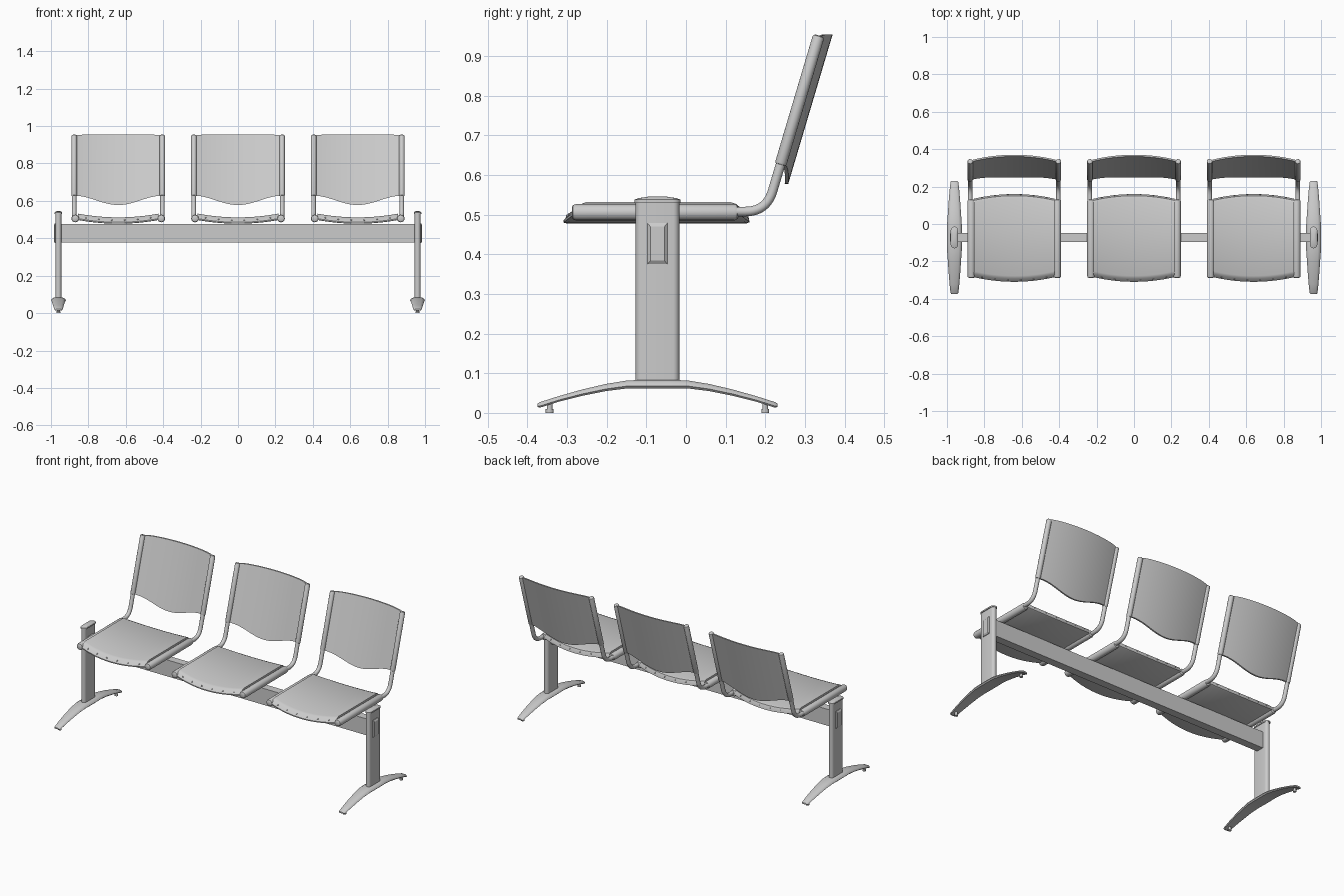
import bpy, bmesh
from math import pi, sin, cos, radians
from mathutils import Vector, Matrix

if "Cube" in bpy.data.objects:
    bpy.data.objects.remove(bpy.data.objects["Cube"])


def finish(bm, name):
    bmesh.ops.recalc_face_normals(bm, faces=bm.faces)
    me = bpy.data.meshes.new(name)
    bm.to_mesh(me)
    bm.free()
    me.shade_smooth()
    me.set_sharp_from_angle(angle=radians(32))
    ob = bpy.data.objects.new(name, me)
    bpy.context.collection.objects.link(ob)
    return ob


def loft(name, rings):
    """Skin a list of closed rings and cap both ends."""
    bm = bmesh.new()
    vs = [[bm.verts.new(p) for p in r] for r in rings]
    n = len(vs[0])
    for a, b in zip(vs, vs[1:]):
        for i in range(n):
            j = (i + 1) % n
            bm.faces.new((a[i], a[j], b[j], b[i]))
    bm.faces.new(vs[0][::-1])
    bm.faces.new(vs[-1])
    return finish(bm, name)


def tube(name, x, path, radii, n=16):
    """Round tube along a (y, z) path at constant x."""
    rings = []
    for k, (y, z) in enumerate(path):
        p, q = Vector(path[max(k - 1, 0)]), Vector(path[min(k + 1, len(path) - 1)])
        t = (q - p).normalized()
        r = radii[k]
        rings.append([(x + r * cos(a), y - t.y * r * sin(a), z + t.x * r * sin(a))
                      for a in (2 * pi * i / n for i in range(n))])
    return loft(name, rings)


def sleeve(name, x, a, b, r):
    """Straight tube with rounded ends."""
    a, b = Vector(a), Vector(b)
    d = (b - a).normalized() * r * 0.5
    path = [a, a + d * 0.3, a + d, b - d, b - d * 0.3, b]
    return tube(name, x, [tuple(p) for p in path],
                [r * 0.6, r * 0.88, r, r, r * 0.88, r * 0.6])


def stadium(cx, cy, z, hx, hy, n=10):
    """Slot-shaped ring, long in y."""
    pts = []
    for s, a0 in ((1, 0), (-1, pi)):
        for i in range(n + 1):
            a = a0 + pi * i / n
            pts.append((cx + hx * cos(a), cy + s * (hy - hx) + hx * sin(a), z))
    return pts


def rect(x, cy, cz, hy, hz):
    return [(x, cy - hy, cz - hz), (x, cy + hy, cz - hz),
            (x, cy + hy, cz + hz), (x, cy - hy, cz + hz)]


def back_y(z):
    return 0.238 + 0.297 * (z - 0.625)


US = [-1 + i / 12 for i in range(25)]
YC, BZ = -0.072, 0.427      # beam centre


def seat_unit(cx, tag):
    # dished seat pan with bowed front and rear lips
    prof = [(-0.252, 0.532), (-0.266, 0.526), (-0.284, 0.506), (-0.284, 0.500), (-0.276, 0.498),
            (0.128, 0.498), (0.135, 0.501), (0.134, 0.510), (0.126, 0.527), (0.112, 0.532)]
    rings = []
    for u in US:
        k = 1 - u * u
        rings.append([(cx + 0.216 * u, y + (0.025 if y > 0 else -0.025) * k, z - 0.020 * k)
                      for y, z in prof])
    loft("seat_pan_" + tag, rings)

    # rivets along both lips
    bm = bmesh.new()
    for i in range(6):
        u = -0.8 + 0.32 * i
        k = 1 - u * u
        for y in (-0.275 - 0.025 * k, 0.130 + 0.025 * k):
            bmesh.ops.create_uvsphere(bm, u_segments=8, v_segments=6, radius=0.004, matrix=Matrix.Translation(
                (cx + 0.216 * u, y, 0.516 - 0.02 * k)))
    finish(bm, "seat_rivets_" + tag)

    # bowed back shell with a drooping lower edge
    rings = []
    for u in US:
        zb = 0.603 - 0.025 * cos(pi * u)
        zt = 0.955 - 0.006 * u ** 8
        bow = 0.029 * (1 - u * u)
        rings.append([(cx + 0.236 * u, back_y(z) + bow + d, z)
                      for z, d in ((zb, -0.004), (zb, 0.005), (zt, 0.005), (zt, -0.004))])
    loft("back_shell_" + tag, rings)

    # side frame: seat sleeve, bent tube, back sleeve
    a, c, b = Vector((0.150, 0.508)), Vector((0.203, 0.508)), Vector((0.2185, 0.56))
    bend = [tuple(a * (1 - t) ** 2 + c * 2 * t * (1 - t) + b * t * t)
            for t in (i / 10 for i in range(11))]
    path = [(0.09, 0.508)] + bend + [(back_y(0.66), 0.66)]
    for s, side in ((-1, "left"), (1, "right")):
        x = cx + s * 0.236
        tube(f"frame_tube_{tag}_{side}", x, path, [0.012] * len(path))
        sleeve(f"seat_sleeve_{tag}_{side}", cx + s * 0.230, (-0.288, 0.506), (0.132, 0.506), 0.0205)
        sleeve(f"back_sleeve_{tag}_{side}", x, (back_y(0.625), 0.625), (back_y(0.952), 0.952), 0.0148)


def leg_unit(s, tag):
    cx = s * 0.96
    # flat oval post and its domed cap
    loft("post_" + tag, [stadium(cx, YC, z, 0.0155, 0.055) for z in (0.065, 0.532)])
    loft("post_cap_" + tag, [stadium(cx, YC, z, hx, hy) for z, hx, hy in
         ((0.530, 0.020, 0.058), (0.538, 0.020, 0.058), (0.542, 0.016, 0.046), (0.546, 0.008, 0.020))])

    # arched foot: distance from centre, half width, bottom, top
    half = [(0.303, 0.015, 0.015, 0.023), (0.297, 0.021, 0.013, 0.027), (0.25, 0.026, 0.028, 0.042),
            (0.19, 0.031, 0.043, 0.059), (0.13, 0.035, 0.055, 0.073),
            (0.075, 0.039, 0.062, 0.082), (0.03, 0.040, 0.062, 0.083)]
    full = [(-d, w, b, t) for d, w, b, t in half] + half[::-1]
    loft("foot_" + tag, [[(cx - w * 0.85, YC + d, b), (cx + w * 0.85, YC + d, b),
                          (cx + w, YC + d, b + (t - b) * 0.3), (cx + w * 0.88, YC + d, b + (t - b) * 0.7),
                          (cx + w * 0.6, YC + d, t), (cx - w * 0.6, YC + d, t),
                          (cx - w * 0.88, YC + d, b + (t - b) * 0.7), (cx - w, YC + d, b + (t - b) * 0.3)]
                         for d, w, b, t in full])

    # levelling glides
    for d, end in ((-0.272, "front"), (0.272, "rear")):
        loft(f"glide_{tag}_{end}", [stadium(cx, YC + d, z, r, r, 8) for z, r in
             ((0, 0.010), (0.010, 0.010), (0.0101, 0.007), (0.028, 0.007))])

    # bevelled beam end plate
    loft("beam_end_" + tag, [rect(s * x, YC, BZ, hy, hz) for x, hy, hz in
         ((0.970, 0.025, 0.052), (0.979, 0.025, 0.052), (0.985, 0.018, 0.043))])


for x, tag in ((-0.64, "left"), (0, "middle"), (0.64, "right")):
    seat_unit(x, tag)
for s, tag in ((-1, "left"), (1, "right")):
    leg_unit(s, tag)

# cross beam
loft("cross_beam", [rect(x, YC, BZ, 0.024, 0.050) for x in (-0.975, 0.975)])
